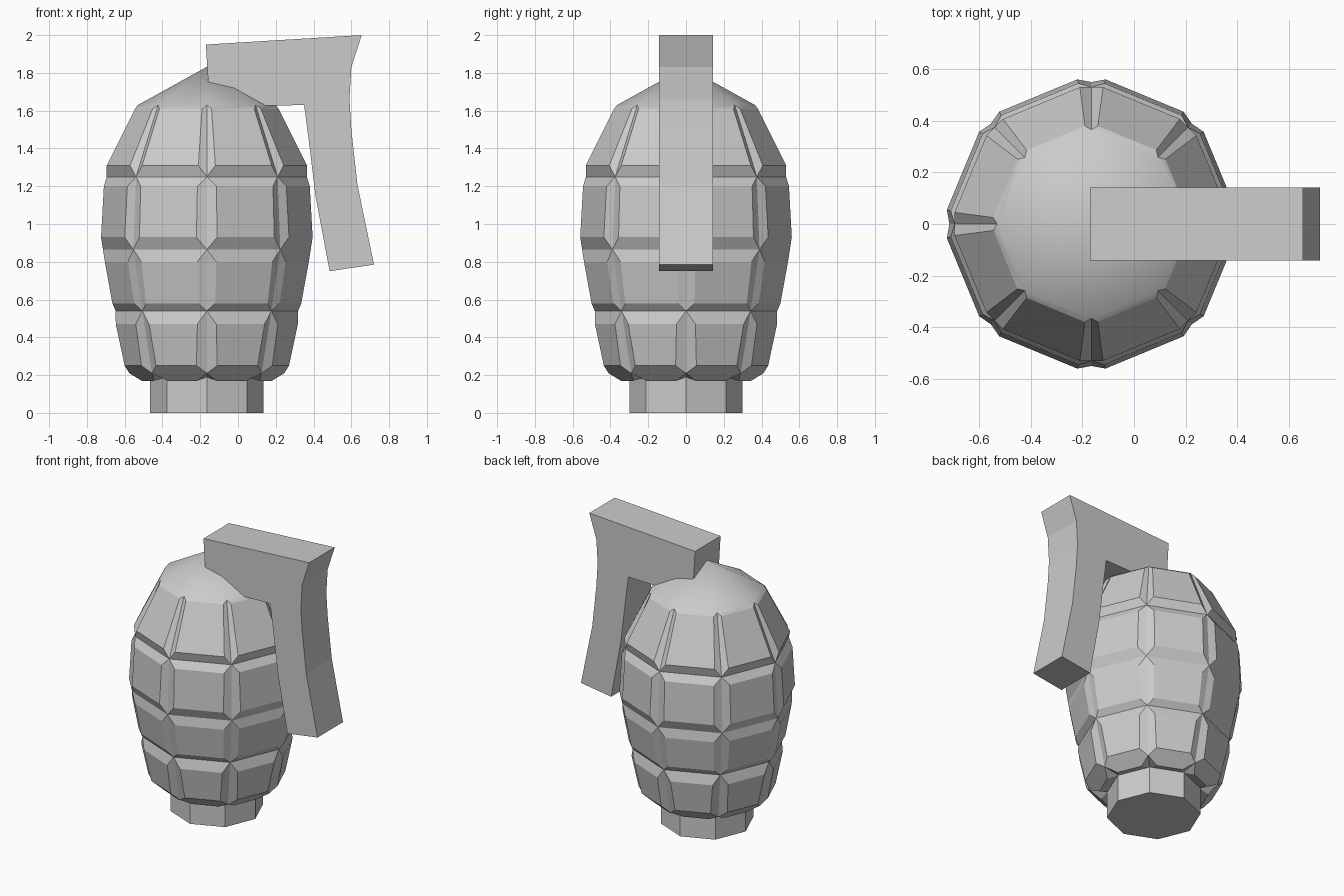
import bpy, bmesh, math
from mathutils import Vector

if "Cube" in bpy.data.objects:
    bpy.data.objects.remove(bpy.data.objects["Cube"])

CX = -0.165   # axis of the round body
N = 8


def finish(bm, name):
    bmesh.ops.recalc_face_normals(bm, faces=bm.faces)
    me = bpy.data.meshes.new(name)
    bm.to_mesh(me)
    bm.free()
    ob = bpy.data.objects.new(name, me)
    bpy.context.collection.objects.link(ob)
    return ob


def polar(i, r, t, z):
    # point at distance r along groove direction i, shifted sideways by t
    a = 2 * math.pi * i / N
    return Vector((CX + r * math.cos(a) - t * math.sin(a),
                   r * math.sin(a) + t * math.cos(a), z))


# Segmented body: groove points (radius, z) and raised plate corners (radius, half groove width, z)
grooves = [(0.41, 0.21), (0.483, 0.54), (0.55, 0.865), (0.53, 1.25), (0.365, 1.63)]
plates = [((0.435, 0.055, 0.25), (0.482, 0.05, 0.47)),
          ((0.50, 0.045, 0.58), (0.54, 0.05, 0.80)),
          ((0.56, 0.055, 0.93), (0.545, 0.05, 1.20)),
          ((0.53, 0.045, 1.31), (0.38, 0.025, 1.61))]
foot = (0.345, 0.05, 0.17)    # lower lip of the bottom plates
inner = (0.29, 0.19)          # where the body meets the base plug

bm = bmesh.new()
ring = [[bm.verts.new(polar(i, r, 0, z)) for i in range(N)] for r, z in grooves]
neck = [bm.verts.new(polar(i, inner[0], 0, inner[1])) for i in range(N)]
apex = bm.verts.new((CX, 0, 1.832))
bottom = bm.verts.new((CX, 0, inner[1]))


def pair(i, c):
    # two plate corners between groove i and groove i + 1
    r, t, z = c
    return bm.verts.new(polar(i, r, t, z)), bm.verts.new(polar(i + 1, r, -t, z))


for i in range(N):
    j = (i + 1) % N
    for k, (lo, hi) in enumerate(plates):
        a, b = pair(i, lo)
        d, c = pair(i, hi)
        g0, g1, g2, g3 = ring[k][i], ring[k][j], ring[k + 1][j], ring[k + 1][i]
        for f in ((a, b, c, d), (g0, a, d, g3), (b, g1, g2, c)):
            bm.faces.new(f)
        top = bm.faces.new((d, c, g2, g3))
        top.smooth = k == len(plates) - 1
        if k:
            bm.faces.new((g0, g1, b, a))
        else:
            e, h = pair(i, foot)
            for f in ((e, h, b, a), (g0, e, a), (h, g1, b),
                      (neck[i], neck[j], h, e), (g0, neck[i], e), (neck[j], g1, h)):
                bm.faces.new(f)
    # smooth conical cap, closed underside
    bm.faces.new((ring[-1][i], ring[-1][j], apex)).smooth = True
    bm.faces.new((neck[j], neck[i], bottom))
finish(bm, "segmented_body")

# Base plug
bm = bmesh.new()
lower = [bm.verts.new(polar(i, 0.30, 0, 0)) for i in range(N)]
base = bm.faces.new(lower)
ext = bmesh.ops.extrude_face_region(bm, geom=[base], use_keep_orig=True)
bmesh.ops.translate(bm, vec=(0, 0, 0.20),
                    verts=[v for v in ext["geom"] if isinstance(v, bmesh.types.BMVert)])
finish(bm, "base_plug")

# Safety lever: side profile extruded across y
profile = [(-0.17, 1.95), (0.655, 2.0), (0.60, 1.83), (0.59, 1.66), (0.60, 1.50),
           (0.632, 1.21), (0.72, 0.785), (0.485, 0.75), (0.41, 1.15),
           (0.38, 1.40), (0.35, 1.63), (0.10, 1.625), (-0.155, 1.70)]
bm = bmesh.new()
side = bm.faces.new([bm.verts.new((x, -0.142, z)) for x, z in profile])
ext = bmesh.ops.extrude_face_region(bm, geom=[side], use_keep_orig=True)
bmesh.ops.translate(bm, vec=(0, 0.284, 0),
                    verts=[v for v in ext["geom"] if isinstance(v, bmesh.types.BMVert)])
finish(bm, "safety_lever")
